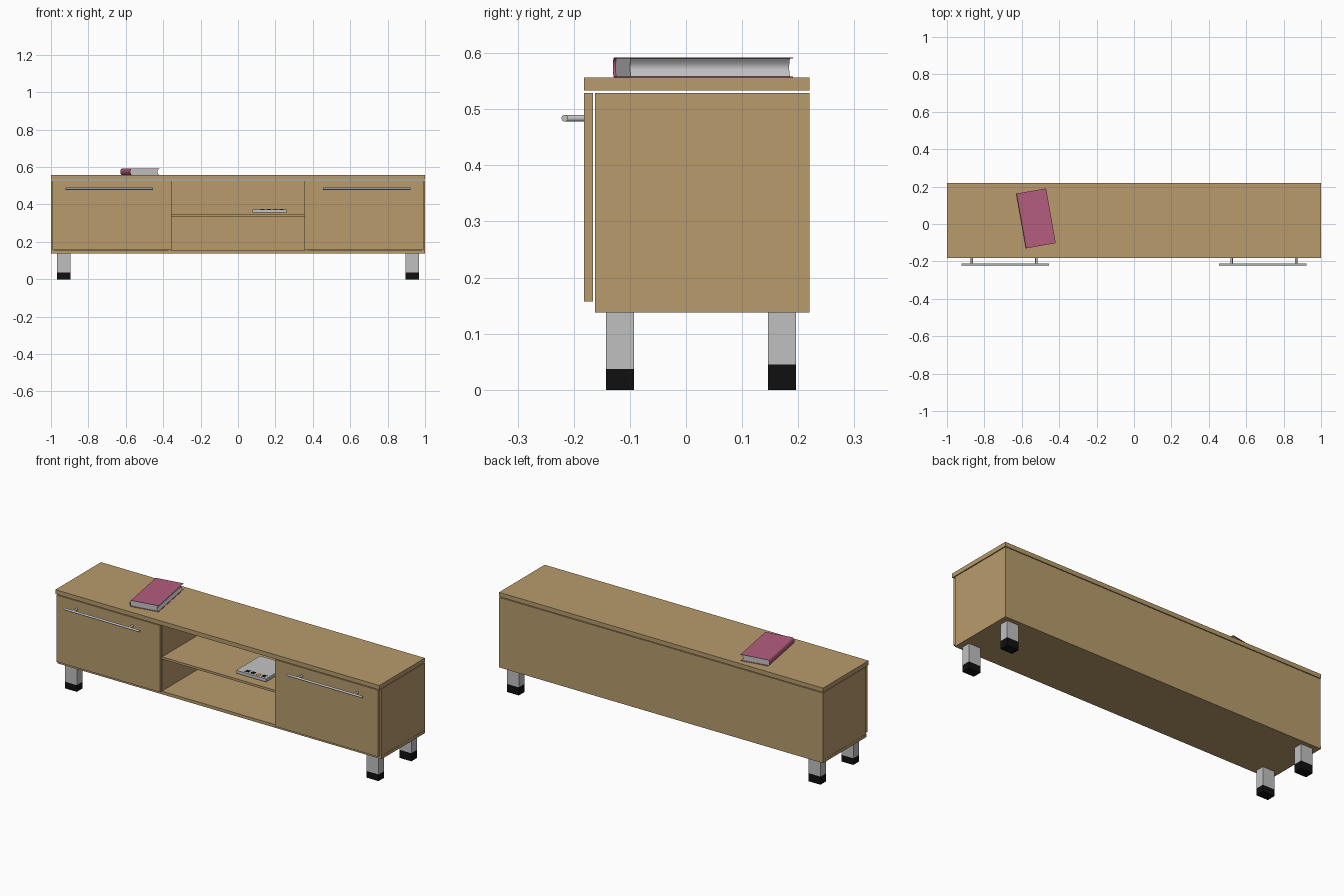
import bpy, bmesh, math
from mathutils import Matrix

if "Cube" in bpy.data.objects:
    bpy.data.objects.remove(bpy.data.objects["Cube"], do_unlink=True)


def material(name, r, g, b):
    m = bpy.data.materials.new(name)
    m.use_nodes = True
    m.diffuse_color = (r, g, b, 1)
    m.node_tree.nodes["Principled BSDF"].inputs["Base Color"].default_value = (r, g, b, 1)
    return m


WOOD = material("oak wood", 0.48, 0.33, 0.15)
METAL = material("light metal", 0.53, 0.53, 0.53)
RUBBER = material("black rubber", 0.005, 0.005, 0.005)
PINK = material("pink cover", 0.46, 0.11, 0.21)
PAPER = material("grey paper", 0.55, 0.55, 0.55)
ORANGE = material("orange print", 0.6, 0.28, 0.05)


def finish(name, bm, mat):
    bmesh.ops.recalc_face_normals(bm, faces=bm.faces)
    mesh = bpy.data.meshes.new(name)
    bm.to_mesh(mesh)
    bm.free()
    mesh.materials.append(mat)
    ob = bpy.data.objects.new(name, mesh)
    bpy.context.scene.collection.objects.link(ob)
    return ob


def box(name, x, y, z, mat):
    """Box from (min, max) ranges on each axis."""
    bm = bmesh.new()
    bmesh.ops.create_cube(bm, size=1)
    for v in bm.verts:
        v.co = [(lo + hi) / 2 + c * (hi - lo) for c, (lo, hi) in zip(v.co, (x, y, z))]
    return finish(name, bm, mat)


def rod(name, centre, radius, length, axis, mat):
    """Round bar along X or Y."""
    bm = bmesh.new()
    turn = Matrix.Rotation(math.pi / 2, 4, "Y" if axis == "X" else "X")
    bmesh.ops.create_cone(bm, cap_ends=True, segments=16, radius1=radius, radius2=radius,
                          depth=length, matrix=Matrix.Translation(centre) @ turn)
    ob = finish(name, bm, mat)
    smooth(ob)
    return ob


def smooth(ob):
    bpy.ops.object.select_all(action="DESELECT")
    ob.select_set(True)
    bpy.context.view_layer.objects.active = ob
    bpy.ops.object.shade_smooth_by_angle(angle=math.radians(40))


def extrude_profile(name, points, length, mat):
    """Extrude an XZ outline along Y, centred on y = 0."""
    bm = bmesh.new()
    face = bm.faces.new([bm.verts.new((x, -length / 2, z)) for x, z in points])
    new = bmesh.ops.extrude_face_region(bm, geom=[face])["geom"]
    bmesh.ops.translate(bm, vec=(0, length, 0),
                        verts=[g for g in new if isinstance(g, bmesh.types.BMVert)])
    ob = finish(name, bm, mat)
    smooth(ob)
    return ob


# Cabinet carcass
FRONT, BACK = -0.162, 0.22
box("top_panel", (-1, 1), (-0.182, BACK), (0.533, 0.557), WOOD)
box("bottom_panel", (-1, 1), (FRONT, BACK), (0.138, 0.155), WOOD)
box("back_panel", (-0.982, 0.982), (0.205, BACK), (0.155, 0.529), WOOD)
box("middle_shelf", (-0.355, 0.355), (FRONT, 0.205), (0.334, 0.347), WOOD)


def span(side, near, far):
    return tuple(sorted((side * near, side * far)))


# Mirrored parts: sides, dividers, doors, handles, legs
for label, s in (("left", 1), ("right", -1)):
    box(label + "_side_panel", span(s, 0.982, 0.999), (FRONT, BACK), (0.155, 0.529), WOOD)
    box(label + "_divider", span(s, 0.357, 0.374), (FRONT, 0.205), (0.155, 0.529), WOOD)
    box(label + "_door", span(s, 0.355, 0.992), (-0.182, -0.166), (0.157, 0.529), WOOD)

    rod(label + "_handle_bar", (s * 0.688, -0.216, 0.484), 0.006, 0.466, "X", METAL)
    for post, x in (("inner", 0.522), ("outer", 0.867)):
        rod(f"{label}_handle_{post}_post", (s * x, -0.198, 0.484), 0.006, 0.036, "Y", METAL)

    for place, y, foot in (("front", -0.143, 0.037), ("back", 0.146, 0.045)):
        x = span(s, 0.895, 0.968)
        box(f"{label}_{place}_leg", x, (y, y + 0.05), (foot, 0.138), METAL)
        box(f"{label}_{place}_foot", x, (y, y + 0.05), (0, foot), RUBBER)

# Book: cover wraps a round spine, pages have a hollow fore edge
half, thick, skin = 0.081, 0.035, 0.0018
arc = [math.radians(90 + 180 * i / 10) for i in range(11)]


def spine(radius, depth):
    return [(-0.07 + depth * math.cos(a), thick / 2 + radius * math.sin(a)) for a in arc]


outer = spine(thick / 2, 0.011)
inner = spine(thick / 2 - skin, 0.009)
cover = ([(half, thick)] + outer + [(half, 0), (half, skin)]
         + inner[::-1] + [(half, thick - skin)])
hollow = [(0.077 - 0.008 * math.cos(t * math.pi / 2), thick / 2 + t * (thick / 2 - skin))
          for t in (-1, -0.75, -0.5, -0.25, 0, 0.25, 0.5, 0.75, 1)]
for ob in (extrude_profile("book_cover", cover, 0.297, PINK),
           extrude_profile("book_pages", inner + hollow, 0.288, PAPER)):
    ob.location = (-0.524, 0.03, 0.557)
    ob.rotation_euler.z = math.radians(10)

# Flat case on the shelf with printed marks
box("disc_case", (0.077, 0.26), (-0.125, 0.085), (0.357, 0.374), PAPER)
for i in range(4):
    x = 0.12 + i * 0.034
    box(f"case_print_{i + 1}", (x, x + 0.022), (-0.112, -0.09), (0.374, 0.375),
        ORANGE if i == 2 else RUBBER)
